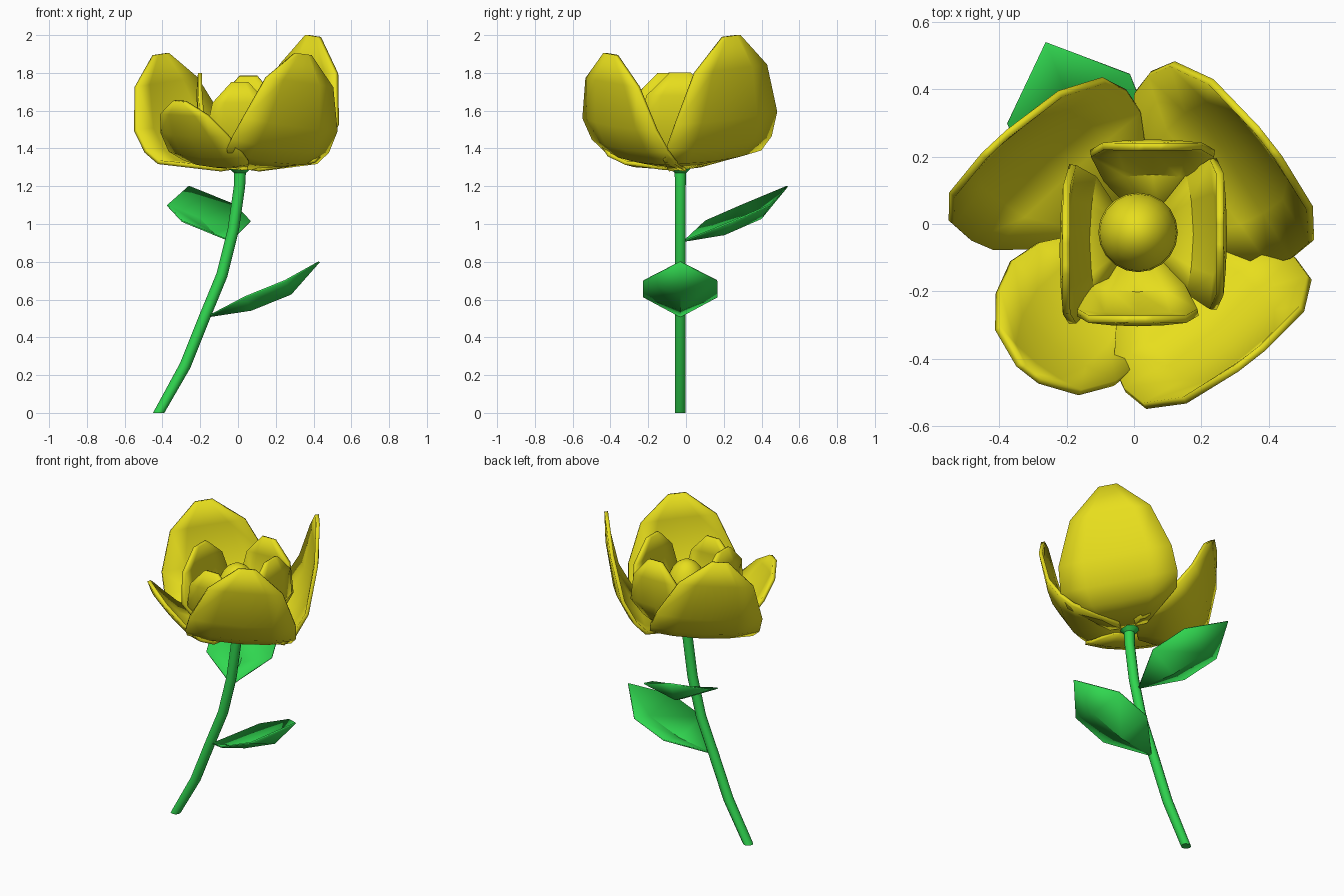
import bpy, bmesh, math
from mathutils import Vector, Matrix

if "Cube" in bpy.data.objects:
    bpy.data.objects.remove(bpy.data.objects["Cube"])


def material(name, rgb):
    m = bpy.data.materials.new(name)
    m.diffuse_color = (*rgb, 1)
    m.use_nodes = True
    m.node_tree.nodes["Principled BSDF"].inputs["Base Color"].default_value = m.diffuse_color
    return m


YELLOW = material("petal_yellow", (0.80, 0.73, 0.012))
GREEN = material("stem_green", (0.03, 0.68, 0.08))
BLOOM = (0.01, -0.03, 1.30)      # base of the bloom


def finish(ob, mat, angle=40):
    ob.data.materials.append(mat)
    bpy.ops.object.select_all(action='DESELECT')
    ob.select_set(True)
    bpy.context.view_layer.objects.active = ob
    bpy.ops.object.shade_smooth_by_angle(angle=math.radians(angle))
    return ob


def sheet(name, rows, mat, thickness, base, degrees):
    """Skin rows of points, turn about z, move to base and thicken."""
    bm = bmesh.new()
    grid = [[bm.verts.new(p) for p in row] for row in rows]
    for a, b in zip(grid, grid[1:]):
        for i in range(len(a) - 1):
            bm.faces.new((a[i], a[i + 1], b[i + 1], b[i]))
    bmesh.ops.remove_doubles(bm, verts=bm.verts, dist=1e-4)
    bmesh.ops.recalc_face_normals(bm, faces=bm.faces)
    bm.transform(Matrix.Translation(base) @ Matrix.Rotation(math.radians(degrees), 4, 'Z'))
    me = bpy.data.meshes.new(name)
    bm.to_mesh(me)
    bm.free()
    ob = bpy.data.objects.new(name, me)
    bpy.context.collection.objects.link(ob)
    sol = ob.modifiers.new("thickness", 'SOLIDIFY')
    sol.thickness, sol.offset = thickness, 0
    return finish(ob, mat)


# Petal rows: radius, height, half width, edge pull-in, edge lift
OUTER = [(0.04, 0.0, 0.10, 0, 0), (0.28, 0.035, 0.30, 0.01, 0.025),
         (0.37, 0.10, 0.32, 0.03, 0.02), (0.445, 0.22, 0.31, 0.03, 0.01),
         (0.49, 0.45, 0.22, 0.015, 0), (0.495, 0.60, 0.05, 0, 0)]
SMALL = [(0.04, 0.0, 0.08, 0, 0), (0.22, 0.01, 0.215, 0.02, 0.025),
         (0.33, 0.06, 0.245, 0.04, 0.02), (0.42, 0.17, 0.22, 0.03, 0.01),
         (0.495, 0.28, 0.155, 0.02, 0), (0.52, 0.35, 0.04, 0, 0)]
INNER = [(0.05, 0.02, 0.05, 0, 0), (0.17, 0.06, 0.16, 0.02, 0.02),
         (0.235, 0.20, 0.20, 0.015, 0), (0.25, 0.38, 0.16, 0.01, 0),
         (0.24, 0.50, 0.05, 0, 0)]


def petal(name, profile, degrees, reach=1, width=1, height=1, roll=0, shift=0, shear=0):
    rows = []
    for r, z, w, pull, lift in profile:
        row = []
        for u in (-1, -0.55, 0, 0.55, 1):
            t = u * w * width
            row.append((r * reach - pull * u * u, t + (shift if z > 0 else 0) + shear * z,
                        z * height + lift * u * u + roll * t))
        rows.append(row)
    sheet(name, rows, YELLOW, 0.022, BLOOM, degrees)


# Four outer petals, the front left one smaller
petal("outer_petal_back_right", OUTER, 38, 0.95, 1.08, 1.16, 0.10, 0.015, -0.07)
petal("outer_petal_back_left", OUTER, 133, 0.97, 1, 1, -0.11, 0.04, 0.14)
petal("outer_petal_front_left", SMALL, 232, roll=-0.05)
petal("outer_petal_front_right", OUTER, -52, 1.0, 1, 1, -0.11, 0, 0.06)

# Four inner petals
petal("inner_petal_right", INNER, 0, 1.02, 1.12, 1)
petal("inner_petal_back", INNER, 90, 1.08, 0.92, 0.97, shift=-0.045)
petal("inner_petal_left", INNER, 180, 0.88, 1.18, 1, shift=0.01, shear=0.1)
petal("inner_petal_front", INNER, 270, 1.05, 0.9, 0.9)

# Bud in the middle of the bloom
bpy.ops.mesh.primitive_uv_sphere_add(segments=20, ring_count=12, radius=0.118,
                                     location=(0.012, -0.025, 1.53))
bud = bpy.context.object
bud.name = "bud"
bud.scale.z = 1.5
finish(bud, YELLOW)

# Curved stem, flaring under the bloom
PATH = [(-0.42, 0, 1), (-0.28, 0.25, 1), (-0.18, 0.50, 1), (-0.085, 0.73, 1),
        (-0.025, 0.97, 1), (0.008, 1.20, 1), (0.01, 1.27, 1.05), (0.01, 1.31, 2.6)]
bm = bmesh.new()
rings = []
for i, (x, z, s) in enumerate(PATH):
    a, b = PATH[max(i - 1, 0)], PATH[min(i + 1, len(PATH) - 1)]
    side = Vector((b[1] - a[1], 0, a[0] - b[0])).normalized()
    if i == 0:
        side = Vector((1, 0, 0))        # flat on the ground
    ring = []
    for k in range(10):
        t = math.tau * k / 10
        ring.append(bm.verts.new(Vector((x, -0.03, z)) + 0.03 * s * (
            math.cos(t) * side + math.sin(t) * Vector((0, 1, 0)))))
    rings.append(ring)
for a, b in zip(rings, rings[1:]):
    for k in range(10):
        bm.faces.new((a[k], a[(k + 1) % 10], b[(k + 1) % 10], b[k]))
bm.faces.new(rings[0])
bm.faces.new(rings[-1])
bmesh.ops.recalc_face_normals(bm, faces=bm.faces)
me = bpy.data.meshes.new("stem")
bm.to_mesh(me)
bm.free()
stem = bpy.data.objects.new("stem", me)
bpy.context.collection.objects.link(stem)
finish(stem, GREEN)

# Two identical folded leaves: distance, height, half width, edge pull-in, edge lift
LEAF = [(0, 0, 0, 0, 0), (0.23, 0.035, 0.195, 0.03, 0.07),
        (0.44, 0.12, 0.195, 0.03, 0.07), (0.59, 0.29, 0, 0, 0)]
leaf_rows = [[(r - pull * abs(u), u * w, z + lift * abs(u)) for u in (-1, 0, 1)]
             for r, z, w, pull, lift in LEAF]
sheet("lower_leaf", leaf_rows, GREEN, 0.008, (-0.16, -0.03, 0.51), 0)
sheet("upper_leaf", leaf_rows, GREEN, 0.008, (-0.04, -0.01, 0.91), 112)
